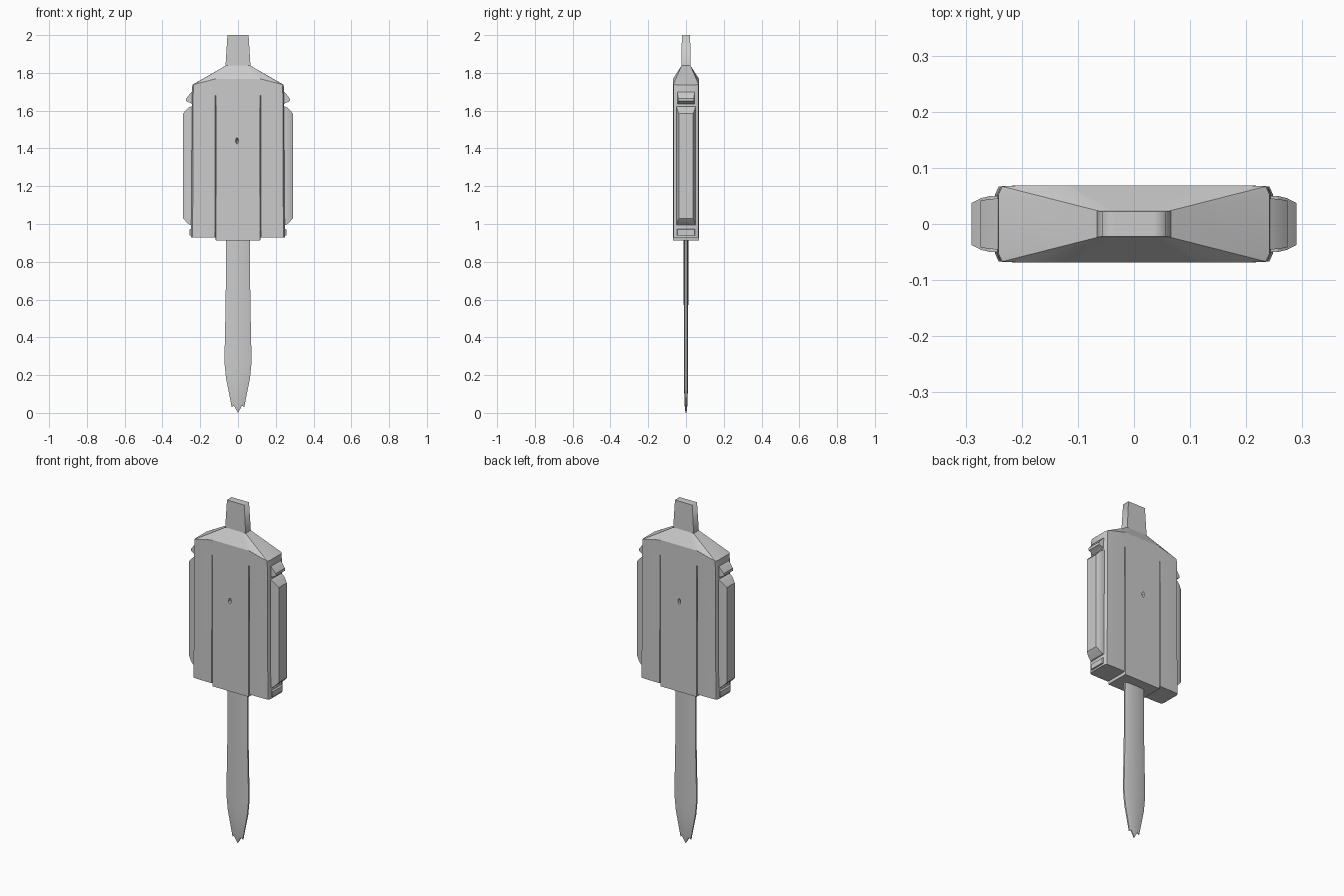
import bpy, bmesh, math
from mathutils import Matrix

if "Cube" in bpy.data.objects:
    bpy.data.objects.remove(bpy.data.objects["Cube"])


def finish(bm, name):
    bmesh.ops.recalc_face_normals(bm, faces=bm.faces)
    me = bpy.data.meshes.new(name)
    bm.to_mesh(me)
    bm.free()
    ob = bpy.data.objects.new(name, me)
    bpy.context.collection.objects.link(ob)
    return ob


def smooth(ob, angle=30):
    bpy.ops.object.select_all(action='DESELECT')
    ob.select_set(True)
    bpy.context.view_layer.objects.active = ob
    bpy.ops.object.shade_smooth_by_angle(angle=math.radians(angle))


def loft(name, rings):
    """Skin rings of equal length; each ring runs along the front then back."""
    bm = bmesh.new()
    vs = [[bm.verts.new(p) for p in r] for r in rings]
    n = len(vs[0])
    for a, b in zip(vs, vs[1:]):
        for i in range(n):
            j = (i + 1) % n
            bm.faces.new((a[i], a[j], b[j], b[i]))
    for r in (vs[0], vs[-1]):
        for i in range(n // 2 - 1):
            bm.faces.new((r[i], r[i + 1], r[n - 2 - i], r[n - 1 - i]))
    return finish(bm, name)


# body: boxy case with vertical seams, stepped bottom and sloped shoulders
HALF = [(0.11, 0.069), (0.117, 0.069), (0.12, 0.069), (0.123, 0.069),
        (0.20, 0.069), (0.241, 0.067), (0.248, 0.052)]
ROW = [(-x, y) for x, y in reversed(HALF)] + HALF


def ring(zfun, seam=0.0, sx=1.0, sy=1.0):
    front, back = [], []
    for x, y in ROW:
        d = seam if abs(abs(x) - 0.12) < 0.001 else 0.0
        front.append((x * sx, -(y - d) * sy, zfun(abs(x))))
        back.append((x * sx, (y - d) * sy, zfun(abs(x))))
    return front + back[::-1]


def level(z):
    return lambda x: z


def neck_ring(hx, hy, z):
    pts = [(max(-hx, min(hx, x * hx / 0.20)), hy) for x, y in ROW]
    front = [(x, -y, z) for x, y in pts]
    return front + [(x, y, z) for x, y in pts][::-1]


body = loft("body_case", [
    ring(lambda x: 0.912 if x < 0.119 else 0.928, 0.012),
    ring(level(1.0), 0.006),
    ring(level(1.15), 0.012, 0.99),
    ring(level(1.60), 0.012, 0.985),
    ring(level(1.68), 0.0, 0.985),
    ring(lambda x: 1.768 if x < 0.13 else 1.768 - (x - 0.123) * 0.25, 0.0, 0.975),
    neck_ring(0.066, 0.024, 1.838),
    neck_ring(0.056, 0.022, 2.0),
])

# small dent in the middle of the front and back faces
bm = bmesh.new()
for s in (-1, 1):
    bmesh.ops.create_cone(bm, cap_ends=True, segments=5, radius1=0.028, radius2=0.008,
                          depth=0.03,
                          matrix=Matrix.Translation((-0.005, s * 0.068, 1.44))
                          @ Matrix.Rotation(s * math.pi / 2, 4, 'X')
                          @ Matrix.Diagonal((0.5, 1, 1, 1)))
cutter = finish(bm, "dent_cutter")
cutter.hide_render = True
cutter.hide_set(True)
mod = body.modifiers.new("dent", 'BOOLEAN')
mod.operation = 'DIFFERENCE'
mod.object = cutter
mod.solver = 'EXACT'
smooth(body)


# side panels: rectangles stacked outwards along x, mirrored to the other side
def side_stack(name, steps):
    rings = [[(x, -h, z0), (x, -h, z1), (x, h, z1), (x, h, z0)]
             for x, h, z0, z1 in steps]
    ob = loft(name, rings)
    m = ob.modifiers.new("mirror", 'MIRROR')
    m.use_axis[0] = True
    smooth(ob)
    return ob


side_stack("side_panel", [(0.23, 0.05, 0.99, 1.625), (0.256, 0.05, 0.995, 1.62),
                          (0.273, 0.046, 1.01, 1.605), (0.29, 0.037, 1.03, 1.585)])
side_stack("side_lug", [(0.225, 0.045, 1.62, 1.71), (0.25, 0.045, 1.64, 1.695),
                        (0.274, 0.042, 1.65, 1.665)])
side_stack("side_foot", [(0.23, 0.05, 0.935, 0.985), (0.256, 0.045, 0.94, 0.97)])

# blade: flat strip with thinned edges, widening a little and then tapering
blade_rows = [(0.95, 0.064, 0.012), (0.60, 0.065, 0.012), (0.27, 0.072, 0.011),
              (0.18, 0.063, 0.011), (0.045, 0.036, 0.008)]
TIP = [(-1, 0.042), (-0.62, 0.05), (0, 0.012), (0.62, 0.05), (1, 0.042)]
rings = []
for z, w, t in blade_rows:
    u = [-1, -0.7, 0, 0.7, 1]
    th = [0.45, 0.95, 1, 0.95, 0.45]
    f = [(a * w, -b * t, z) for a, b in zip(u, th)]
    rings.append(f + [(x, -y, zz) for x, y, zz in f[::-1]])
# jagged tip
f = [(a * 0.034, -0.003, z - 0.012) for a, z in TIP]
rings.append(f + [(x, -y, z) for x, y, z in f[::-1]])
smooth(loft("blade", rings))
